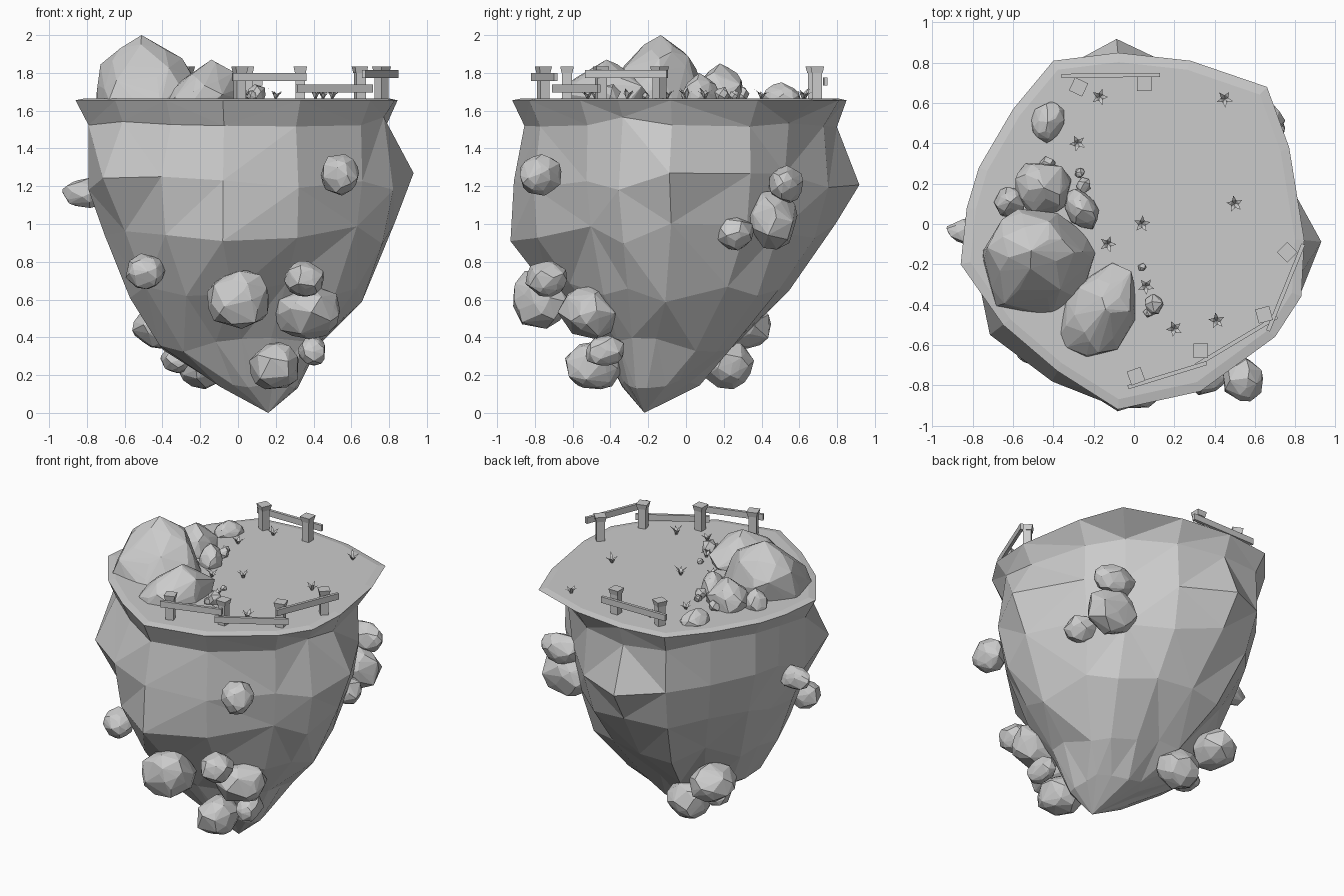
import bpy, bmesh, math, random
from mathutils import Vector, Matrix

if "Cube" in bpy.data.objects:
    bpy.data.objects.remove(bpy.data.objects["Cube"])


def finish(bm, name):
    bmesh.ops.recalc_face_normals(bm, faces=bm.faces)
    me = bpy.data.meshes.new(name)
    bm.to_mesh(me)
    bm.free()
    ob = bpy.data.objects.new(name, me)
    bpy.context.collection.objects.link(ob)
    return ob


# Island: rim outline scaled ring by ring down to an off-centre tip
RIM = [(.845, -.08), (.77, .38), (.66, .68), (.28, .81), (-.08, .85), (-.4, .81),
       (-.6, .57), (-.77, .28), (-.83, .08), (-.86, -.2), (-.65, -.5), (-.38, -.73),
       (-.08, -.92), (.33, -.83), (.7, -.56), (.83, -.36)]
N = len(RIM)
# (z, centre x, centre y, scale percentages per rim corner)
RINGS = [
    (1.54, 0, 0, [93, 89, 80, 90, 94, 93, 93, 93, 93, 92, 94, 93, 93, 93, 93, 93]),
    (1.23, 0, 0, [110, 90, 77, 93, 108, 94, 93, 93, 92, 92, 110, 107, 99, 97, 94, 99]),
    (.95, 0, 0, [98, 85, 72, 84, 93, 85, 85, 84, 83, 82, 92, 101, 101, 95, 90, 92]),
    (.65, .03, -.05, [74, 71, 63, 67, 70, 70, 72, 72, 71, 70, 80, 80, 72, 68, 69, 72]),
    (.36, .05, -.12, [47, 45, 42, 44, 45, 48, 52, 55, 54, 54, 52, 44, 38, 38, 43, 46]),
    (.15, .13, -.19, [22, 22, 22, 26, 31, 32, 30, 28, 27, 26, 24, 20, 16, 17, 20, 21]),
]
rng = random.Random(4)
bm = bmesh.new()
loops = [[bm.verts.new((x * .945, y * .945, 1.665)) for x, y in RIM],
         [bm.verts.new((x, y, 1.655)) for x, y in RIM]]
for k, (z, cx, cy, sc) in enumerate(RINGS):
    j = (.03, .06, .06, .07, .04, .02)[k]
    loops.append([bm.verts.new((cx + x * s / 100, cy + y * s / 100, z + rng.uniform(-j, j)))
                  for (x, y), s in zip(RIM, sc)])
bm.faces.new(loops[0])
side = []
for a, b in zip(loops, loops[1:]):
    for i in range(N):
        side.append(bm.faces.new((a[i], a[(i + 1) % N], b[(i + 1) % N], b[i])))
tip = bm.verts.new((.16, -.22, 0))
for i in range(N):
    bm.faces.new((loops[-1][i], loops[-1][(i + 1) % N], tip))
bmesh.ops.triangulate(bm, faces=side[N:])
finish(bm, "island_body")


# Boulder: convex hull of jittered sphere points fitted to half-sizes;
# with a peak the top leans to that offset and the underside is cut flat
def rock(name, loc, half, rot=0, n=46, peak=None):
    r = random.Random(name)
    pts = []
    for i in range(n):
        z = 1 - 2 * (i + .5) / n
        a = i * 2.39996 + r.uniform(-.3, .3)
        s = math.sqrt(1 - z * z)
        p = Vector((s * math.cos(a), s * math.sin(a), z)) * r.uniform(.84, 1.06)
        if peak and p.z > 0:
            p.x = p.x * (1 - .12 * p.z) + peak[0] * p.z
            p.y = p.y * (1 - .12 * p.z) + peak[1] * p.z
            p.z *= .94
        pts.append(p)
    if peak:
        pts.append(Vector((*peak, 1.04)))
    for ax in range(3):
        lo, hi = min(p[ax] for p in pts), max(p[ax] for p in pts)
        for p in pts:
            p[ax] = (2 * (p[ax] - lo) / (hi - lo) - 1) * half[ax]
            if peak and ax == 2:
                p.z = max(p.z, -.05)
    bm = bmesh.new()
    for p in pts:
        bm.verts.new(p)
    res = bmesh.ops.convex_hull(bm, input=bm.verts)
    bmesh.ops.delete(bm, geom=list({v for v in res["geom_interior"] if isinstance(v, bmesh.types.BMVert)}),
                     context='VERTS')
    bm.transform(Matrix.Translation(loc) @ Matrix.Rotation(math.radians(rot), 4, 'Z'))
    finish(bm, name)


# Rocks on the grass
rock("top_boulder_large", (-.47, -.19, 1.68), (.28, .265, .32), 0, 80, (-.08, .2))
rock("top_boulder_second", (-.165, -.43, 1.67), (.17, .245, .2), -30, 60, (.1, .1))
TOP = [((-.45, .17, 1.7), (.14, .13, .15), 0), ((-.62, .11, 1.69), (.075, .075, .1), 0),
       ((-.26, .07, 1.69), (.075, .11, .11), 30), ((-.43, .51, 1.67), (.08, .1, .08), -25)]
for i, (l, h, r) in enumerate(TOP):
    rock(f"top_rock_{i + 1}", l, h, r, 46, (0, 0))
PEBBLES = [(-.43, .3, .04), (-.27, .255, .026), (-.25, .19, .04), (.1, -.4, .05),
           (.07, -.44, .026), (.04, -.215, .02)]
for i, (x, y, s) in enumerate(PEBBLES):
    rock(f"pebble_{i + 1}", (x, y, 1.67 + s * .4), (s, s * .9, s), 40 * i, 14)

# Rocks embedded in the sides
SIDE = [((.54, -.77, 1.26), (.1, .11, .11)), ((-.81, -.04, 1.165), (.12, .07, .08)),
        ((.6, .53, 1.21), (.15, .09, .1)), ((.57, .45, 1.02), (.18, .14, .155)),
        ((.65, .26, .95), (.11, .1, .09)), ((0, -.76, .6), (.165, .155, .155)),
        ((.35, -.74, .71), (.105, .11, .095)), ((.36, -.51, .53), (.18, .17, .14)),
        ((.39, -.43, .33), (.07, .1, .08)), ((.19, -.49, .25), (.13, .15, .125)),
        ((-.49, -.61, .75), (.105, .1, .095)), ((-.42, .29, .46), (.14, .16, .12)),
        ((-.18, .22, .25), (.14, .14, .125)), ((-.33, .12, .28), (.08, .09, .07))]
for i, (l, h) in enumerate(SIDE):
    rock(f"side_rock_{i + 1}", l, h)


# Fence posts with a flared cap, and rails
def box(bm, mat, taper=1.0):
    vs = bmesh.ops.create_cube(bm, size=1)["verts"]
    for v in vs:
        if v.co.z < 0:
            v.co.x *= taper
            v.co.y *= taper
    bmesh.ops.transform(bm, matrix=mat, verts=vs)


def post(name, x, y, deg):
    bm = bmesh.new()
    for z0, z1, w, t in ((1.65, 1.81, .052, 1), (1.8, 1.835, .072, .8)):
        box(bm, Matrix.Translation((x, y, (z0 + z1) / 2)) @ Matrix.Rotation(math.radians(deg), 4, 'Z')
            @ Matrix.Diagonal((w, w, z1 - z0, 1)), t)
    finish(bm, name)


def rail(name, a, b, z):
    a, b = Vector(a), Vector(b)
    d, m = b - a, (a + b) / 2
    bm = bmesh.new()
    box(bm, Matrix.Translation((m.x, m.y, z)) @ Matrix.Rotation(math.atan2(d.y, d.x), 4, 'Z')
        @ Matrix.Diagonal((d.length, .02, .042, 1)))
    finish(bm, name)


POSTS = [(.76, -.14, 45), (.645, -.45, 15), (.33, -.63, 0), (.01, -.755, 20), (-.275, .68, -25), (.05, .695, 0)]
for i, p in enumerate(POSTS):
    post(f"fence_post_{i + 1}", *p)
RAILS = [((-.03, -.81), (.36, -.69), 1.778), ((.31, -.7), (.71, -.46), 1.717),
         ((.665, -.53), (.84, -.1), 1.793), ((-.36, .735), (.13, .74), 1.755)]
for i, r in enumerate(RAILS):
    rail(f"fence_rail_{i + 1}", *r)

# Grass tufts: bent pointed blades
TUFTS = [(-.17, .63), (.45, .62), (-.28, .4), (.5, .1), (.04, 0), (-.13, -.1), (.06, -.31), (.2, -.52), (.41, -.48)]
for k, (x, y) in enumerate(TUFTS):
    bm = bmesh.new()
    for i in range(5):
        a = i * math.tau / 5 + k
        h = rng.uniform(.035, .06)
        d, s = Vector((math.cos(a), math.sin(a), 0)), Vector((-math.sin(a), math.cos(a), 0))
        o, up = Vector((x, y, 1.663)), Vector((0, 0, 1))
        mid = o + d * .018 + up * h * .65
        l0, r0, l1, r1, end = [bm.verts.new(p) for p in (
            o - s * .007, o + s * .007, mid - s * .01, mid + s * .01, o + d * .042 + up * h)]
        bm.faces.new((l0, r0, r1, l1))
        bm.faces.new((l1, r1, end))
    finish(bm, f"grass_tuft_{k + 1}")
